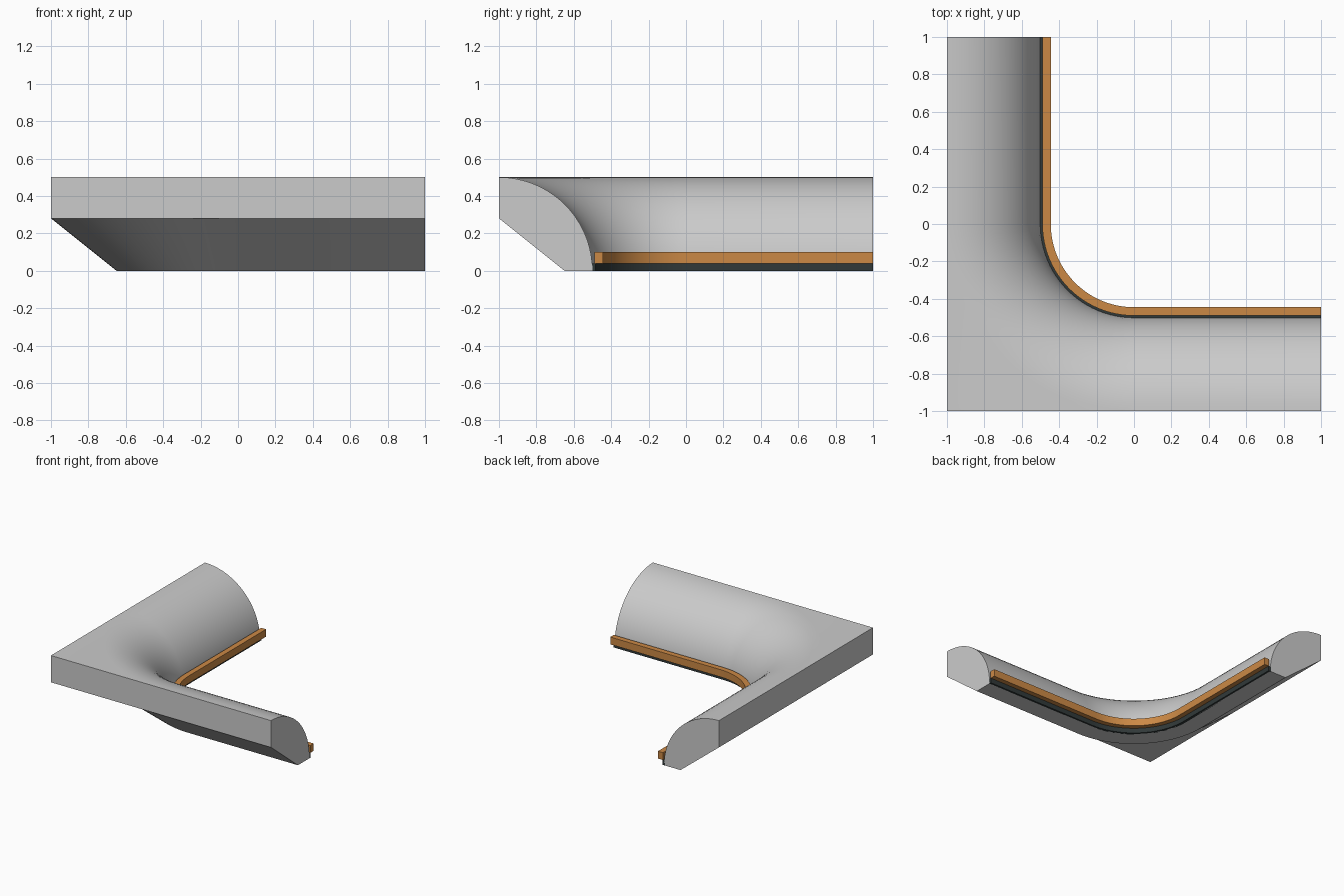
import bpy, bmesh
from math import sin, cos, pi

if "Cube" in bpy.data.objects:
    bpy.data.objects.remove(bpy.data.objects["Cube"])

BEND, CURVE = 24, 18

# L-shaped path around the inner corner: direction from the bend centre plus arm offset
path = [((0, -1), (1, 0))]
for i in range(BEND + 1):
    a = pi / 2 * i / BEND
    path.append(((-sin(a), -cos(a)), (0, 0)))
path.append(((-1, 0), (0, 1)))


def sweep(bm, profile, closed):
    """Carry a (radius, height) profile along the path and cap both ends."""
    rows = [[bm.verts.new((d[0] * r + o[0], d[1] * r + o[1], z)) for r, z in profile]
            for d, o in path]
    n = len(profile)
    for a, b in zip(rows, rows[1:]):
        for j in range(n if closed else n - 1):
            k = (j + 1) % n
            bm.faces.new((a[j], a[k], b[k], b[j]))
    bm.faces.new(rows[0])
    bm.faces.new(rows[-1])
    return rows


def finish(bm, name, colour=None):
    bmesh.ops.recalc_face_normals(bm, faces=bm.faces)
    mesh = bpy.data.meshes.new(name)
    bm.to_mesh(mesh)
    bm.free()
    obj = bpy.data.objects.new(name, mesh)
    bpy.context.collection.objects.link(obj)
    if colour:
        mat = bpy.data.materials.new(name + "_colour")
        mat.diffuse_color = colour
        mat.use_nodes = True
        mat.node_tree.nodes["Principled BSDF"].inputs["Base Color"].default_value = mat.diffuse_color
        mesh.materials.append(mat)
    bpy.ops.object.select_all(action='DESELECT')
    obj.select_set(True)
    bpy.context.view_layer.objects.active = obj
    bpy.ops.object.shade_smooth_by_angle(angle=pi / 6)
    return obj


# Stone corner: chamfered underside, quarter-round inner face
profile = [(1, 0.28), (0.65, 0)]
for i in range(CURVE + 1):
    a = pi / 2 * i / CURVE
    profile.append((1 - 0.5 * cos(a), 0.5 * sin(a)))
bm = bmesh.new()
rows = sweep(bm, profile, False)

# Flat fills reaching out to the square outer corner, top and bottom
low, high = [bm.verts.new((-1, -1, z)) for z in (0.28, 0.5)]
for a, b in zip(rows[1:-1], rows[2:-1]):
    bm.faces.new((low, a[0], b[0]))
    bm.faces.new((high, a[-1], b[-1]))

# Straight outer walls
for end, mid in ((rows[0], rows[1]), (rows[-1], rows[-2])):
    bm.faces.new((end[0], mid[0], mid[-1], end[-1]))
    bm.faces.new((mid[0], low, high, mid[-1]))
finish(bm, "stone_corner")

# Trim strips along the inner foot
for name, r0, r1, z0, z1, colour in (
        ("dark_base_strip", 0.485, 0.508, 0, 0.04, (0.03, 0.04, 0.04, 1)),
        ("orange_trim", 0.445, 0.49, 0.04, 0.10, (0.6, 0.25, 0.06, 1))):
    bm = bmesh.new()
    sweep(bm, [(r0, z0), (r1, z0), (r1, z1), (r0, z1)], True)
    finish(bm, name, colour)
